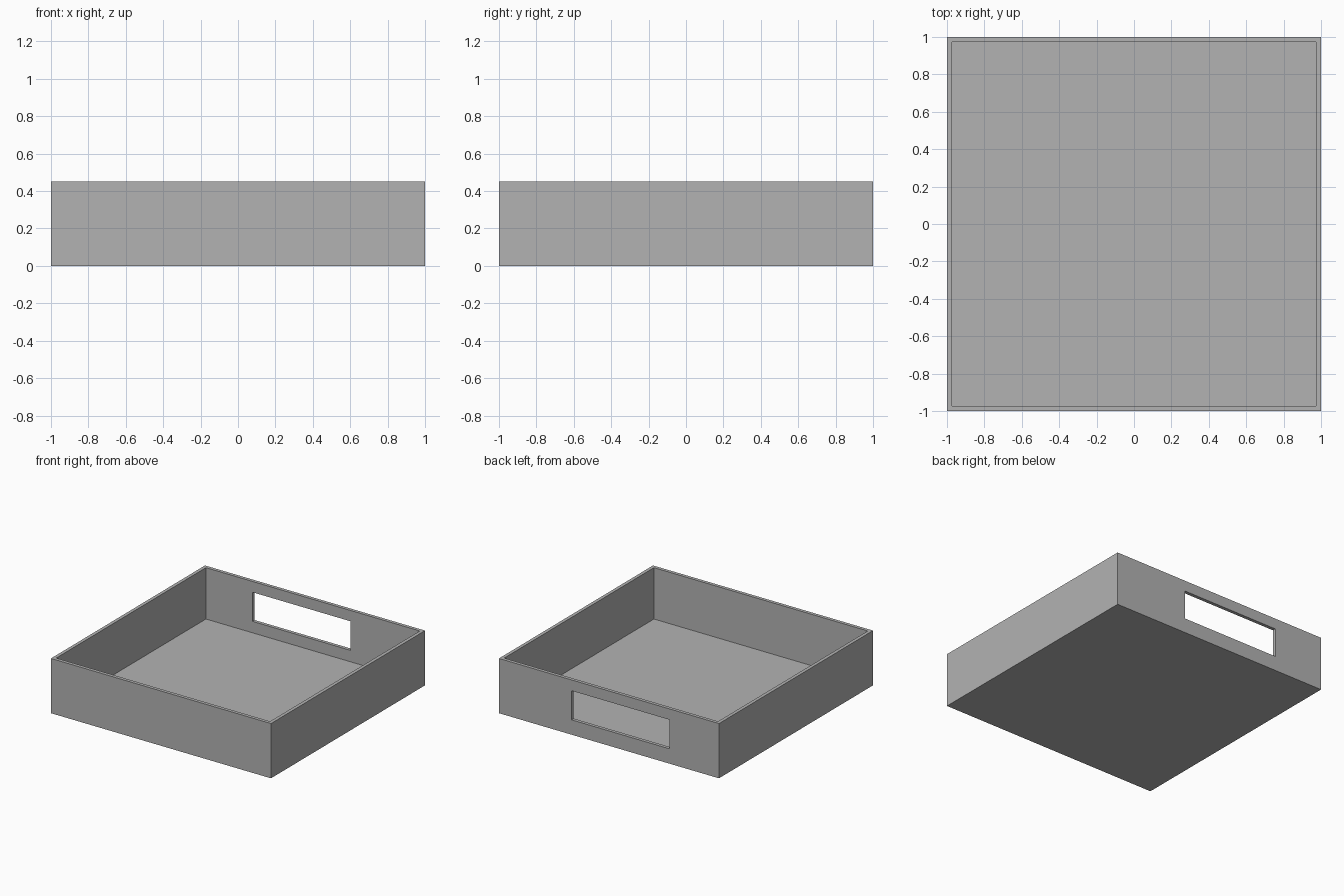
import bpy
from mathutils import Vector

default = bpy.data.objects.get("Cube")
if default:
    bpy.data.objects.remove(default, do_unlink=True)

SIZE, HEIGHT, WALL = 2.0, 0.45, 0.028

# Plain grey material
grey = bpy.data.materials.new("grey")
grey.use_nodes = True
colour = (0.45, 0.45, 0.45, 1)
grey.diffuse_color = colour
grey.node_tree.nodes["Principled BSDF"].inputs["Base Color"].default_value = colour


def box(name, low, high):
    """Box between two opposite corners."""
    low, high = Vector(low), Vector(high)
    bpy.ops.mesh.primitive_cube_add(size=1)
    obj = bpy.context.object
    obj.name = name
    for v in obj.data.vertices:
        v.co = (low + high) / 2 + v.co * (high - low)
    obj.data.materials.append(grey)
    return obj


def cut(obj, cutter):
    """Subtract the cutter, then discard it."""
    cutter.hide_render = True
    mod = obj.modifiers.new("cut", "BOOLEAN")
    mod.operation = "DIFFERENCE"
    mod.solver = "EXACT"
    mod.object = cutter
    bpy.context.view_layer.objects.active = obj
    bpy.ops.object.modifier_apply(modifier=mod.name)
    bpy.data.objects.remove(cutter, do_unlink=True)


# Open tray: a solid block hollowed from above
half, inner = SIZE / 2, SIZE / 2 - WALL
tray = box("tray", (-half, -half, 0), (half, half, HEIGHT))
cut(tray, box("hollow_cutter", (-inner, -inner, WALL), (inner, inner, HEIGHT + 0.2)))

# Off-centre slot through the back wall
cut(tray, box("slot_cutter", (-0.55, inner - 0.1, 0.122), (0.34, half + 0.1, 0.361)))
